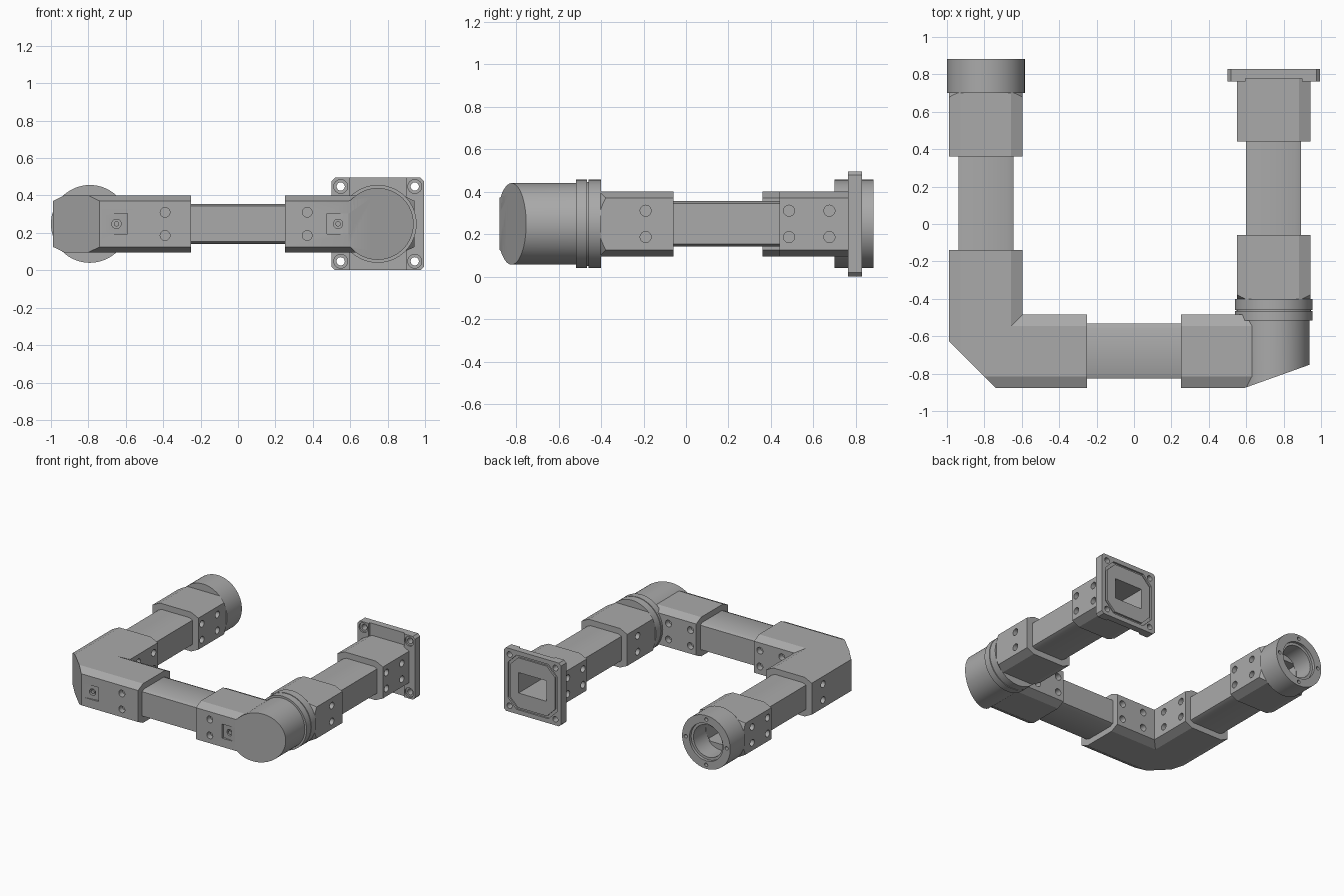
import bpy, bmesh, math
from mathutils import Matrix, Vector

if "Cube" in bpy.data.objects:
    bpy.data.objects.remove(bpy.data.objects["Cube"])

grey = bpy.data.materials.new("metal_grey")
grey.use_nodes = True
COLOUR = (0.4, 0.4, 0.4, 1)
grey.diffuse_color = COLOUR
grey.node_tree.nodes["Principled BSDF"].inputs["Base Color"].default_value = COLOUR

LEFT_X, RIGHT_X, CROSS_Y, MID_Z = -0.792, 0.747, -0.68, 0.248
FRONT_Y = CROSS_Y - 0.197


def finish(name, bm):
    bmesh.ops.recalc_face_normals(bm, faces=bm.faces)
    mesh = bpy.data.meshes.new(name)
    bm.to_mesh(mesh)
    bm.free()
    obj = bpy.data.objects.new(name, mesh)
    bpy.context.collection.objects.link(obj)
    mesh.materials.append(grey)
    return obj


def place(axis, u, v, t):
    return {"x": (t, u, v), "y": (u, t, v), "z": (u, v, t)}[axis]


def prism(name, pts, axis, a, b):
    bm = bmesh.new()
    rings = [[bm.verts.new(place(axis, u, v, t)) for u, v in pts] for t in (a, b)]
    bm.faces.new(rings[0])
    bm.faces.new(rings[1])
    for i in range(len(pts)):
        j = (i + 1) % len(pts)
        bm.faces.new((rings[0][i], rings[0][j], rings[1][j], rings[1][i]))
    return finish(name, bm)


def cylinder(name, axis, u, v, a, b, r, r_end=None, sides=64):
    """Round bar along an axis, or a cone if r_end is given."""
    ring = [(math.cos(k * math.tau / sides), math.sin(k * math.tau / sides)) for k in range(sides)]
    obj = prism(name, [(u + r * c, v + r * s) for c, s in ring], axis, a, b)
    if r_end:
        for i, (c, s) in enumerate(ring):
            obj.data.vertices[sides + i].co = place(axis, u + r_end * c, v + r_end * s, b)
    return obj


def octagon(u, v, w, h, cu, cv):
    """Rectangle of half sizes w, h with chamfered corners."""
    return [(u + p, v + q) for p, q in (
        (w, -h + cv), (w, h - cv), (w - cu, h), (cu - w, h),
        (-w, h - cv), (-w, cv - h), (cu - w, -h), (w - cu, -h))]


def box_pts(u, v, w, h):
    return [(u - w, v - h), (u + w, v - h), (u + w, v + h), (u - w, v + h)]


def cut(obj, cutters, operation="DIFFERENCE"):
    for c in cutters:
        mod = obj.modifiers.new("cut", "BOOLEAN")
        mod.operation, mod.solver, mod.object = operation, "EXACT", c
    dg = bpy.context.evaluated_depsgraph_get()
    mesh = bpy.data.meshes.new_from_object(obj.evaluated_get(dg))
    obj.modifiers.clear()
    obj.data = mesh
    for c in cutters:
        bpy.data.objects.remove(c)
    return obj


def sleeve(name, axis, u, a, b):
    return prism(name, octagon(u, MID_Z, 0.197, 0.153, 0.062, 0.03), axis, a, b)


def tube(name, axis, u, a, b):
    return prism(name, octagon(u, MID_Z, 0.147, 0.107, 0.028, 0.012), axis, a, b)


def holes(axis, face, columns):
    """Drills two holes per column into a side wall."""
    return [cylinder("drill", axis, c, MID_Z + dz, face - 0.045, face + 0.045, 0.026, sides=24)
            for c in columns for dz in (-0.062, 0.062)]


def both_sides(x, columns):
    return [h for s in (-1, 1) for h in holes("x", x + s * 0.197, columns)]


def bore(x, a, b):
    return prism("bore", box_pts(x, MID_Z, 0.12, 0.08), "y", a, b)


def slanted_block(point, angle):
    """Big cutter block lying on the -y side of a slanted line in plan."""
    obj = prism("slant", box_pts(0, -0.5, 1, 0.5), "z", -1, 1)
    obj.data.transform(Matrix.Translation(Vector((*point, MID_Z))) @ Matrix.Rotation(angle, 4, "Z"))
    return obj


def pocket(x, direction):
    """Sloping screw recess in the front wall, with its screw hole."""
    wall = x - direction * 0.06
    toe = x + direction * 0.07
    wedge = prism("wedge", [(toe, FRONT_Y), (toe, FRONT_Y - 0.03), (wall, FRONT_Y - 0.03),
                            (wall, FRONT_Y + 0.018)], "z", MID_Z - 0.055, MID_Z + 0.055)
    return [wedge, cylinder("drill", "y", x, MID_Z, FRONT_Y - 0.02, FRONT_Y + 0.05, 0.025, sides=24)]


def pocket_screw(name, x):
    cylinder(name, "y", x, MID_Z, FRONT_Y + 0.012, FRONT_Y + 0.06, 0.014, sides=16)


# Mitred elbow: chamfered section swept round one corner
bm = bmesh.new()
section = octagon(0, 0, 0.197, 0.153, 0.062, 0.03)
rings = []
for x, y, mx, my in ((-0.25, CROSS_Y, 0, 1), (LEFT_X, CROSS_Y, 1, 1), (LEFT_X, -0.14, 1, 0)):
    rings.append([bm.verts.new((x + mx * u, y + my * u, MID_Z + v)) for u, v in section])
for r, s in zip(rings, rings[1:]):
    for i in range(8):
        j = (i + 1) % 8
        bm.faces.new((r[i], r[j], s[j], s[i]))
bm.faces.new(rings[0])
bm.faces.new(rings[-1])
elbow = finish("elbow", bm)
cut(elbow, [slanted_block((-0.865, -0.752), -math.pi / 4)]
    + holes("y", FRONT_Y, [-0.39]) + holes("y", CROSS_Y + 0.197, [-0.3, -0.49])
    + holes("x", LEFT_X - 0.197, [-0.28]) + holes("x", LEFT_X + 0.197, [-0.19, -0.38])
    + pocket(-0.65, -1))
pocket_screw("elbow_screw", -0.65)

# Left arm with round collar
cut(tube("left_tube", "y", LEFT_X, -0.25, 0.68), [bore(LEFT_X, -0.1, 0.75)])
left_sleeve = sleeve("left_sleeve", "y", LEFT_X, 0.36, 0.71)
cut(left_sleeve, [cylinder("taper", "y", LEFT_X, MID_Z, 0.71, 0.3, 0.2, 0.61)], "INTERSECT")
cut(left_sleeve, [bore(LEFT_X, 0.3, 0.75)] + both_sides(LEFT_X, [0.405, 0.595]))
collar = cylinder("round_collar", "y", LEFT_X, MID_Z, 0.70, 0.882, 0.208)
cut(collar, [cylinder("socket", "y", LEFT_X, MID_Z, 0.68, 0.95, 0.125),
             cylinder("step", "y", LEFT_X, MID_Z, 0.86, 0.95, 0.145)]
    + [cylinder("drill", "y", LEFT_X + 0.177 * dx, MID_Z + 0.177 * dz, 0.84, 0.95, 0.014, sides=16)
       for dx, dz in ((1, 0), (-1, 0), (0, 1), (0, -1))])

# Cross bar
tube("cross_tube", "x", CROSS_Y, -0.4, 0.4)
cross_sleeve = sleeve("cross_sleeve", "x", CROSS_Y, 0.25, 0.72)
SLANT = math.atan2(0.125, 0.35)
cut(cross_sleeve, [slanted_block((0.59, FRONT_Y), SLANT)] + holes("y", FRONT_Y, [0.37])
    + holes("y", CROSS_Y + 0.197, [0.3, 0.49]) + pocket(0.535, 1))
pocket_screw("cross_screw", 0.535)

# Round corner housing with slanted cap and joint rings
housing = cylinder("corner_housing", "y", RIGHT_X, MID_Z, FRONT_Y, -0.5, 0.192)
cut(housing, [slanted_block((0.59, FRONT_Y), SLANT)])
cylinder("joint_core", "y", RIGHT_X, MID_Z, -0.51, -0.41, 0.198)
for name, a, b in (("front_joint_ring", -0.517, -0.465), ("rear_joint_ring", -0.459, -0.4)):
    cylinder(name, "y", RIGHT_X, MID_Z, a, b, 0.208)

# Right arm
cut(tube("right_tube", "y", RIGHT_X, -0.38, 0.80), [bore(RIGHT_X, -0.3, 0.9)])
joint_sleeve = sleeve("joint_sleeve", "y", RIGHT_X, -0.41, -0.06)
cut(joint_sleeve, [cylinder("taper", "y", RIGHT_X, MID_Z, -0.41, 0, 0.2, 0.61)], "INTERSECT")
cut(joint_sleeve, both_sides(RIGHT_X, [-0.19]) + [bore(RIGHT_X, -0.3, 0.0)])
flange_sleeve = sleeve("flange_sleeve", "y", RIGHT_X, 0.44, 0.79)
cut(flange_sleeve, both_sides(RIGHT_X, [0.485, 0.675]) + [bore(RIGHT_X, 0.3, 0.9)])

# Square flange with seal groove, front channel and corner bolt holes
flange = prism("square_flange", octagon(RIGHT_X, MID_Z, 0.247, 0.247, 0.018, 0.018), "y", 0.763, 0.829)
groove = prism("groove", octagon(RIGHT_X, MID_Z, 0.212, 0.212, 0.075, 0.075), "y", 0.815, 0.9)
cut(groove, [prism("island", octagon(RIGHT_X, MID_Z, 0.195, 0.195, 0.07, 0.07), "y", 0.7, 1)])
cutters = [groove, bore(RIGHT_X, 0.7, 0.9),
           prism("channel", box_pts(RIGHT_X, MID_Z, 0.152, 0.4), "y", 0.7, 0.778)]
for sx in (-1, 1):
    for sz in (-1, 1):
        x, z = RIGHT_X + sx * 0.198, MID_Z + sz * 0.2
        cutters += [cylinder("bolt_hole", "y", x, z, 0.7, 0.9, 0.022, sides=24),
                    cylinder("counterbore", "y", x, z, 0.7, 0.775, 0.037, sides=24)]
cut(flange, cutters)

# Smooth the round walls, keep the edges crisp
bpy.ops.object.select_all(action="DESELECT")
for obj in bpy.context.collection.objects:
    if obj.type == "MESH":
        obj.select_set(True)
        bpy.context.view_layer.objects.active = obj
bpy.ops.object.shade_smooth_by_angle(angle=math.radians(25))
